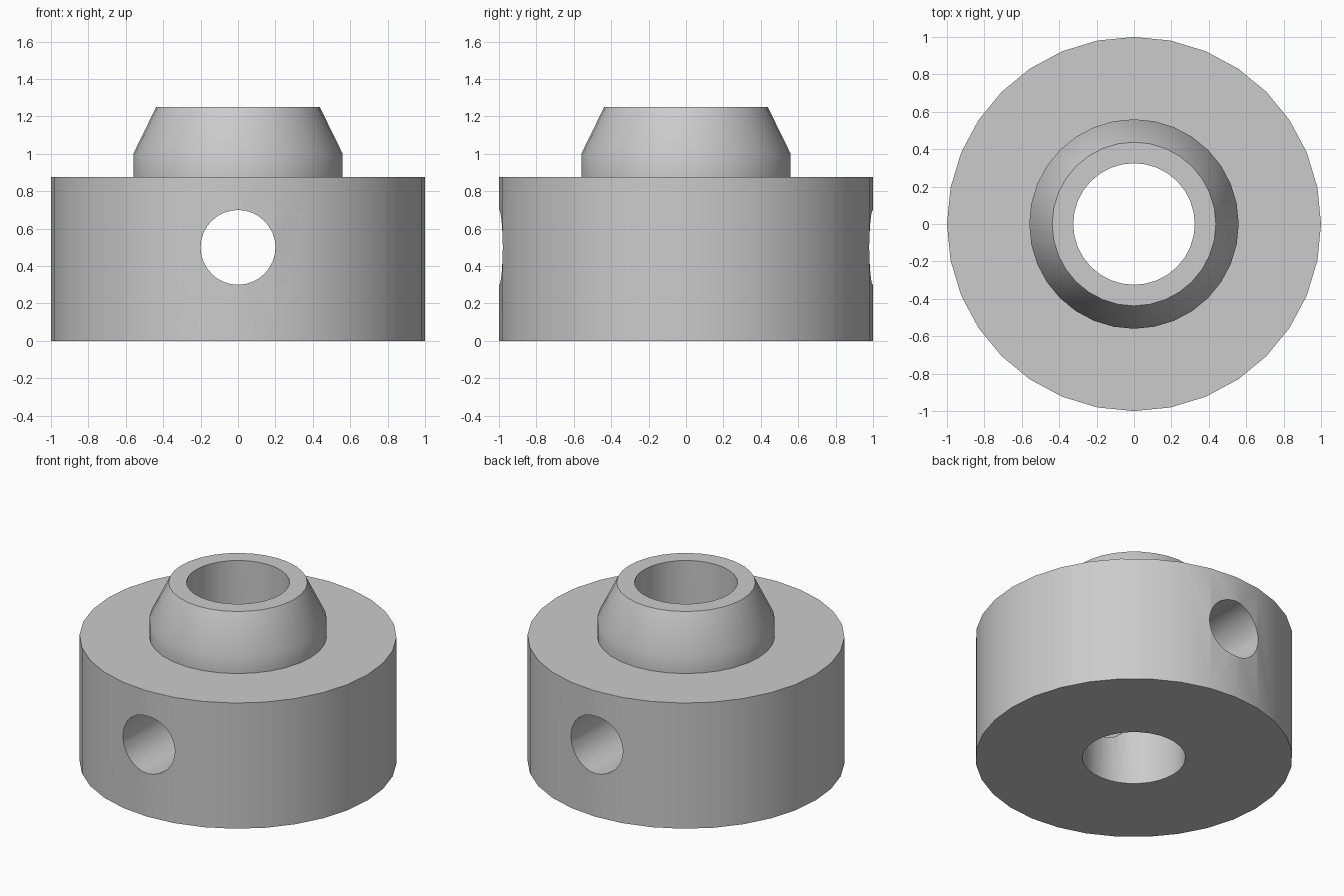
import bpy
import math

cube = bpy.data.objects.get("Cube")
if cube:
    bpy.data.objects.remove(cube, do_unlink=True)

SIDES = 32

# Single grey finish
grey = bpy.data.materials.new("plain_grey")
grey.use_nodes = True
colour = (0.6, 0.6, 0.6, 1)
grey.diffuse_color = colour
grey.node_tree.nodes["Principled BSDF"].inputs["Base Color"].default_value = colour


def lathe(name, profile):
    """Revolve a closed (radius, height) profile around z."""
    n = len(profile)
    verts, faces = [], []
    for s in range(SIDES):
        a = math.tau * s / SIDES
        verts += [(r * math.cos(a), r * math.sin(a), z) for r, z in profile]
        t = (s + 1) % SIDES
        for i in range(n):
            j = (i + 1) % n
            faces.append((s * n + i, t * n + i, t * n + j, s * n + j))
    mesh = bpy.data.meshes.new(name)
    mesh.from_pydata(verts, [], faces)
    mesh.materials.append(grey)
    obj = bpy.data.objects.new(name, mesh)
    bpy.context.collection.objects.link(obj)
    return obj


# Collar: wide drum, tapered neck and central bore
BORE = 0.325
collar = lathe("collar_body", [
    (BORE, 0), (1, 0), (1, 0.875), (0.56, 0.875),
    (0.56, 1.0), (0.4375, 1.25), (BORE, 1.25)])

# Cross hole through front and back walls
bpy.ops.mesh.primitive_cylinder_add(
    vertices=SIDES, radius=0.2, depth=3,
    location=(0, 0, 0.5), rotation=(math.pi / 2, 0, 0))
cutter = bpy.context.object
cutter.name = "cross_hole_cutter"
cutter.hide_render = True
cutter.data.materials.append(grey)

cut = collar.modifiers.new("cross_hole", "BOOLEAN")
cut.operation = "DIFFERENCE"
cut.solver = "EXACT"
cut.object = cutter

bpy.ops.object.select_all(action="DESELECT")
collar.select_set(True)
bpy.context.view_layer.objects.active = collar
bpy.ops.object.modifier_apply(modifier=cut.name)
bpy.data.objects.remove(cutter, do_unlink=True)
bpy.ops.object.shade_smooth_by_angle(angle=math.radians(30))
